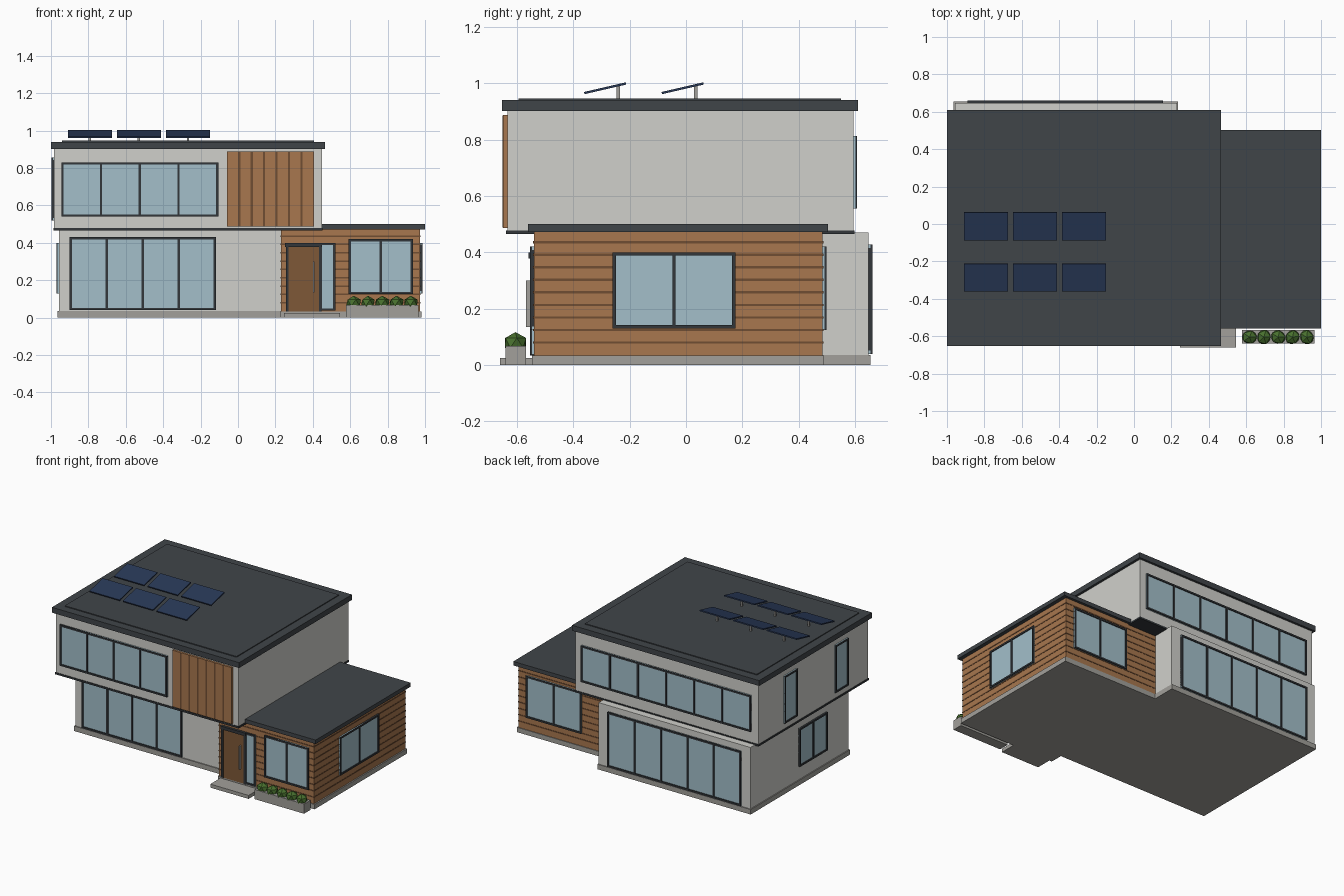
import bpy, bmesh, math
from mathutils import Matrix, Vector

if "Cube" in bpy.data.objects:
    bpy.data.objects.remove(bpy.data.objects["Cube"])


def material(name, rgb):
    """Flat material from an sRGB byte colour."""
    lin = [((c / 255 + 0.055) / 1.055) ** 2.4 for c in rgb] + [1]
    m = bpy.data.materials.new(name)
    m.use_nodes = True
    m.diffuse_color = lin
    bsdf = m.node_tree.nodes["Principled BSDF"]
    bsdf.inputs["Base Color"].default_value = lin
    bsdf.inputs["Roughness"].default_value = 0.8
    return m


WALL = material("off white render", (208, 208, 203))
WOOD = material("timber cladding", (168, 119, 78))
GROOVE = material("timber shadow gap", (112, 77, 50))
DOOR = material("door timber", (126, 88, 55))
GLASS = material("pale blue glass", (163, 191, 202))
FRAME = material("charcoal frame", (50, 54, 58))
ROOF = material("slate roof", (64, 69, 73))
STONE = material("concrete", (162, 160, 155))
SOLAR = material("navy solar", (40, 56, 86))
LEAF = material("shrub green", (72, 112, 46))


def finish(name, bm, mats):
    me = bpy.data.meshes.new(name)
    bm.to_mesh(me)
    bm.free()
    for m in mats:
        me.materials.append(m)
    ob = bpy.data.objects.new(name, me)
    bpy.context.scene.collection.objects.link(ob)
    return ob


def add_box(bm, x, y, z, slot=0):
    """Add a box given its (min, max) along each axis."""
    size = [r[1] - r[0] for r in (x, y, z)]
    mid = [(r[0] + r[1]) / 2 for r in (x, y, z)]
    mat = Matrix.Translation(mid) @ Matrix.Diagonal((*size, 1))
    verts = bmesh.ops.create_cube(bm, size=1, matrix=mat)["verts"]
    for f in {f for v in verts for f in v.link_faces}:
        f.material_index = slot


def box(name, mat, x, y, z):
    bm = bmesh.new()
    add_box(bm, x, y, z)
    return finish(name, bm, [mat])


def window(name, side, wall, a, z, panes, bar=0.012, depth=0.013):
    """Framed window on a wall; a is its span along the wall, side its outward axis."""
    sign = -1 if side[0] == "-" else 1
    bm = bmesh.new()

    def part(span, height, proud, slot):
        out = sorted((wall - sign * 0.004, wall + sign * proud))
        if side[1] == "y":
            add_box(bm, span, out, height, slot)
        else:
            add_box(bm, out, span, height, slot)

    part(a, z, 0.007, 1)
    for edge in (z[0], z[1] - bar):
        part(a, (edge, edge + bar), depth, 0)
    for i in range(panes + 1):
        c = a[0] + bar / 2 + (a[1] - a[0] - bar) * i / panes
        part((c - bar / 2, c + bar / 2), (z[0] + bar, z[1] - bar), depth, 0)
    return finish(name, bm, [FRAME, GLASS])


# Plinths and main volumes
box("main_plinth", STONE, (-0.965, 0.235), (-0.457, 0.655), (0, 0.035))
box("wing_plinth", STONE, (0.225, 0.982), (-0.547, 0.49), (0, 0.034))
box("lower_storey", WALL, (-0.958, 0.23), (-0.45, 0.648), (0.035, 0.47))
box("side_wing", WOOD, (0.23, 0.973), (-0.54, 0.485), (0.034, 0.474))
box("floor_slab", FRAME, (-0.987, 0.452), (-0.638, 0.598), (0.465, 0.478))
box("upper_storey", WALL, (-0.983, 0.448), (-0.634, 0.594), (0.478, 0.902))

# Roofs
box("main_roof", ROOF, (-1, 0.465), (-0.652, 0.61), (0.902, 0.94))
box("roof_deck", ROOF, (-0.94, 0.405), (-0.595, 0.55), (0.94, 0.946))
box("wing_roof", ROOF, (0.448, 1), (-0.56, 0.503), (0.472, 0.5))
box("wing_roof_inner_edge", ROOF, (0.23, 0.448), (-0.545, 0.49), (0.465, 0.478))

# Horizontal cladding gaps round the wing
bm = bmesh.new()
for i in range(9):
    h = 0.08 + 0.0445 * i
    add_box(bm, (0.228, 0.975), (-0.542, 0.487), (h - 0.004, h + 0.004))
finish("wing_cladding_gaps", bm, [GROOVE])

# Vertical timber panel on the upper front
bm = bmesh.new()
add_box(bm, (-0.06, 0.405), (-0.649, -0.63), (0.487, 0.887), 0)
for i in range(1, 7):
    c = -0.06 + 0.0665 * i
    add_box(bm, (c - 0.006, c + 0.006), (-0.651, -0.64), (0.488, 0.886), 1)
finish("upper_timber_panel", bm, [WOOD, GROOVE])

# Windows: front, right, back, left
window("upper_front_window", "-y", -0.634, (-0.945, -0.105), (0.54, 0.83), 4)
window("lower_front_window", "-y", -0.45, (-0.9, -0.118), (0.04, 0.43), 4)
window("wing_front_window", "-y", -0.54, (0.592, 0.935), (0.125, 0.42), 2)
window("wing_side_window", "+x", 0.973, (-0.26, 0.175), (0.13, 0.4), 2)
window("wing_back_window", "+y", 0.485, (0.475, 0.91), (0.125, 0.42), 2)
window("upper_back_window", "+y", 0.594, (-0.93, 0.4), (0.555, 0.812), 6)
window("lower_back_window", "+y", 0.648, (-0.89, 0.155), (0.04, 0.427), 5)
window("lower_left_window", "-x", -0.958, (-0.2, 0.11), (0.13, 0.4), 2)
for n, y in (("rear", 0.17), ("front", -0.4)):
    window("upper_left_window_" + n, "-x", -0.983, (y, y + 0.145), (0.52, 0.855), 1)

# Entrance
window("door_sidelight", "-y", -0.54, (0.437, 0.52), (0.038, 0.4), 1)
box("front_door", DOOR, (0.268, 0.437), (-0.548, -0.535), (0.034, 0.378))
for n, x in (("left", 0.432), ("right", 0.256)):
    box("door_jamb_" + n, FRAME, (x, x + 0.014), (-0.553, -0.535), (0.034, 0.378))
box("door_head", FRAME, (0.252, 0.448), (-0.558, -0.535), (0.378, 0.4))
box("door_handle", STONE, (0.402, 0.409), (-0.567, -0.546), (0.135, 0.3))
box("entrance_step", STONE, (0.245, 0.545), (-0.66, -0.54), (0, 0.025))

# Planter with faceted shrubs
box("planter", STONE, (0.578, 0.965), (-0.64, -0.567), (0, 0.068))
bm = bmesh.new()
for i in range(5):
    mat = (Matrix.Translation((0.618 + 0.0765 * i, -0.605, 0.079))
           @ Matrix.Rotation(i * 1.3, 4, "Z") @ Matrix.Diagonal((0.044, 0.04, 0.038, 1)))
    bmesh.ops.create_icosphere(bm, subdivisions=1, radius=1, matrix=mat)
finish("shrubs", bm, [LEAF])

# Tilted solar panels on posts
tilt = Matrix.Rotation(math.atan2(0.034, 0.148), 4, "X")
for row, y in enumerate((-0.287, -0.012)):
    for col, x in enumerate((-0.792, -0.53, -0.267)):
        tag = f"_{row + 1}_{col + 1}"
        panel = box("solar_panel" + tag, SOLAR, (-0.118, 0.118), (-0.076, 0.076), (-0.004, 0.004))
        panel.matrix_world = Matrix.Translation(Vector((x, y, 0.982))) @ tilt
        box("panel_post" + tag, STONE, (x - 0.006, x + 0.006), (y + 0.04, y + 0.052), (0.945, 0.99))
